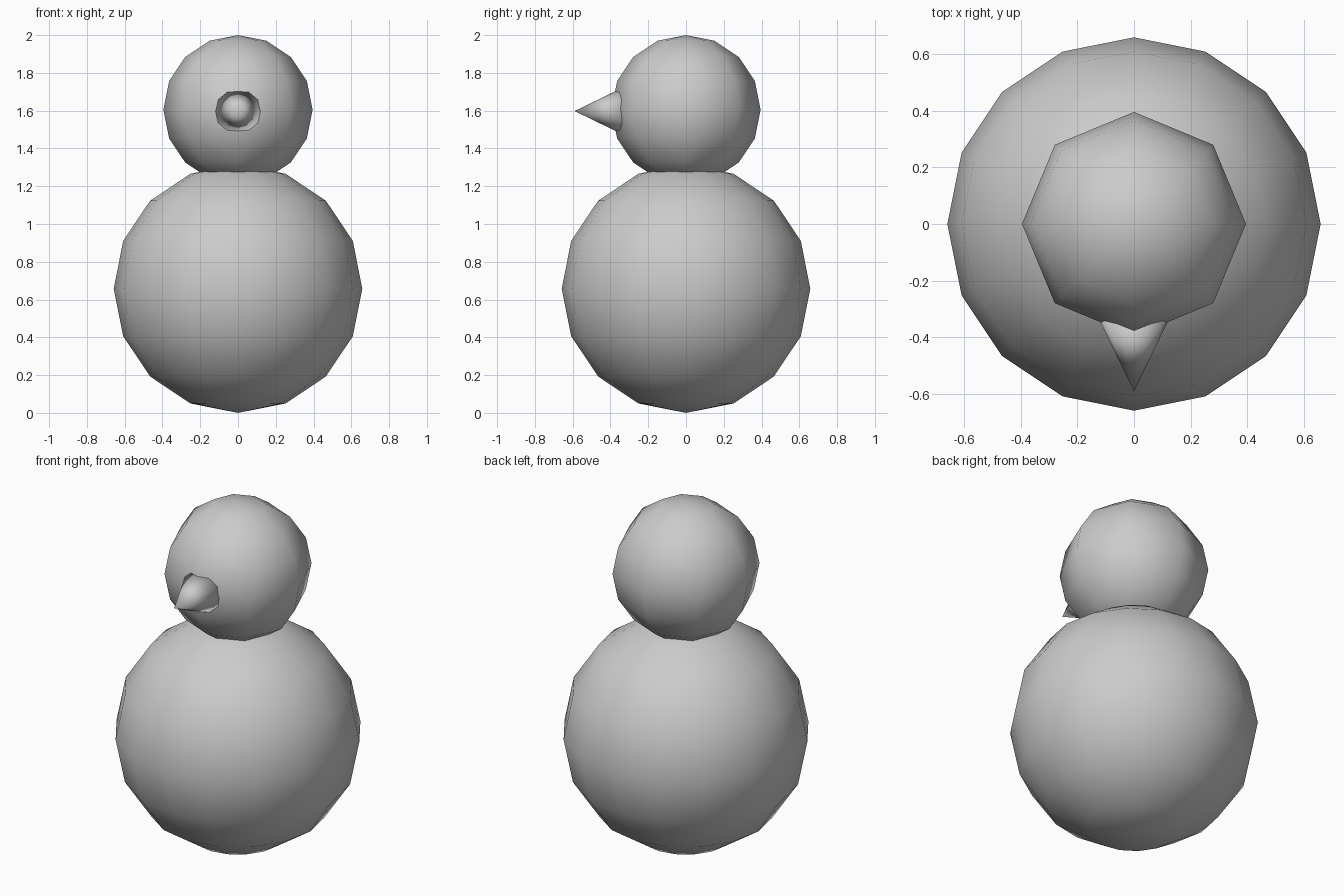
import bpy
import math

cube = bpy.data.objects.get("Cube")
if cube:
    bpy.data.objects.remove(cube, do_unlink=True)

# One plain grey for everything
grey = bpy.data.materials.new("plain grey")
grey.use_nodes = True
colour = (0.6, 0.6, 0.6, 1)
grey.diffuse_color = colour
grey.node_tree.nodes["Principled BSDF"].inputs["Base Color"].default_value = colour


def finish(name):
    obj = bpy.context.object
    obj.name = name
    obj.data.materials.append(grey)
    bpy.ops.object.shade_smooth()
    return obj


def ball(name, segments, radius, z):
    bpy.ops.mesh.primitive_uv_sphere_add(
        segments=segments, ring_count=8, radius=radius, location=(0, 0, z))
    return finish(name)


# Body and head
ball("body", 16, 0.658, 0.658)
ball("head", 8, 0.395, 1.605)

# Cone nose pointing forward, its base sunk into the head
tip, base = -0.59, -0.32
bpy.ops.mesh.primitive_cone_add(
    vertices=12, radius1=0.131, radius2=0, depth=base - tip,
    location=(0, (tip + base) / 2, 1.598), rotation=(math.pi / 2, 0, 0))
finish("nose")
